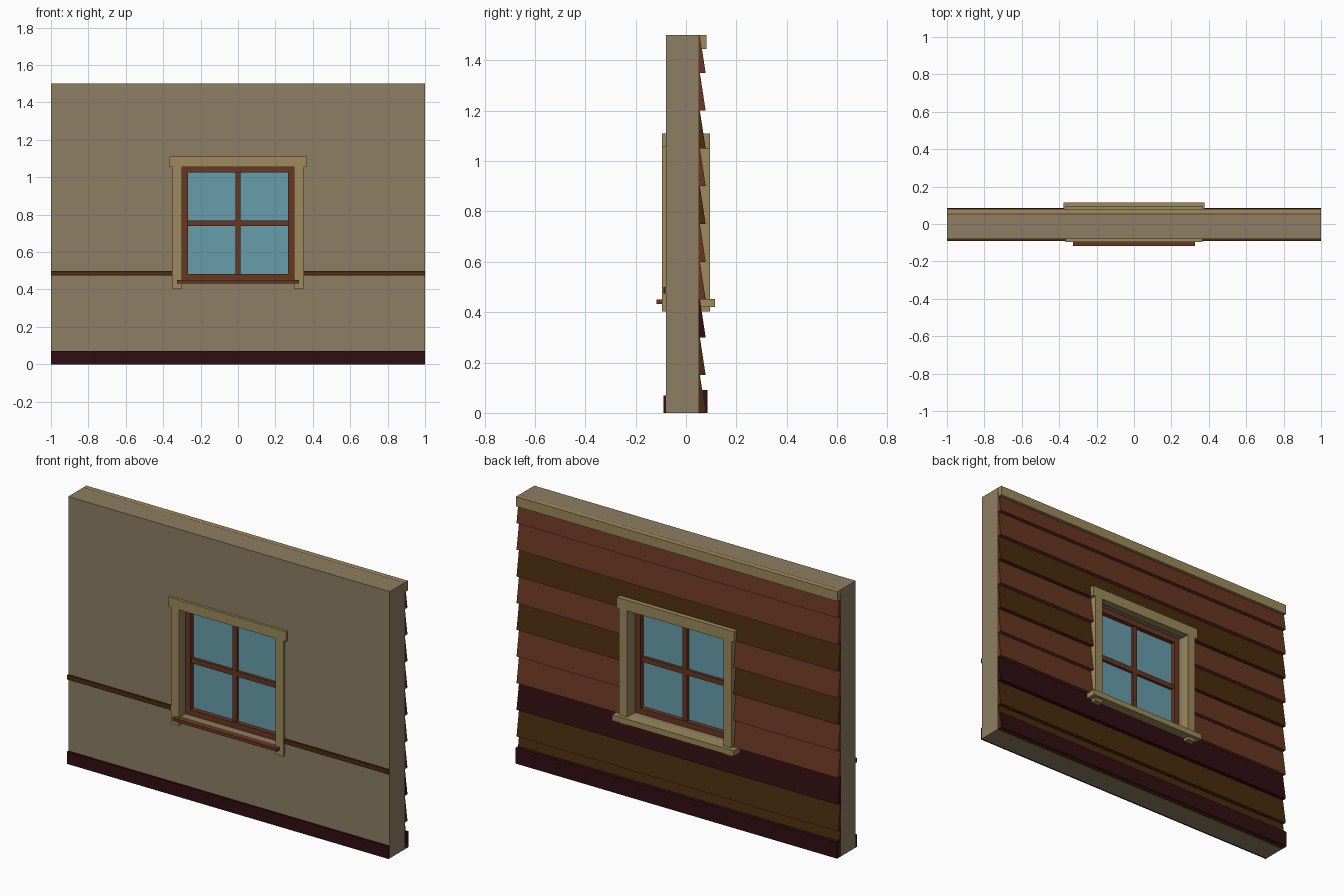
import bpy

if "Cube" in bpy.data.objects:
    bpy.data.objects.remove(bpy.data.objects["Cube"])


def srgb(r, g, b):
    lin = [((c / 255 + 0.055) / 1.055) ** 2.4 if c > 10 else c / 3294 for c in (r, g, b)]
    return (*lin, 1.0)


def material(name, *rgb):
    m = bpy.data.materials.new(name)
    m.diffuse_color = srgb(*rgb)
    m.use_nodes = True
    m.node_tree.nodes["Principled BSDF"].inputs["Base Color"].default_value = m.diffuse_color
    return m


PLASTER = material("plaster tan", 142, 126, 99)
TRIM = material("trim beige", 157, 138, 92)
RED = material("red brown wood", 104, 55, 34)
DARK = material("dark brown wood", 74, 43, 14)
MAROON = material("maroon wood", 48, 14, 18)
GLASS = material("blue glass", 103, 157, 172)


def add_mesh(name, verts, faces, mat):
    me = bpy.data.meshes.new(name)
    me.from_pydata(verts, [], faces)
    me.materials.append(mat)
    ob = bpy.data.objects.new(name, me)
    bpy.context.collection.objects.link(ob)
    return ob


def prism(name, profile, x0, x1, mat):
    """Extrude a (y, z) profile, counter-clockwise seen from +x, along x."""
    n = len(profile)
    verts = [(x, y, z) for x in (x0, x1) for y, z in profile]
    faces = [tuple(range(n))[::-1], tuple(range(n, 2 * n))]
    faces += [(i, (i + 1) % n, n + (i + 1) % n, n + i) for i in range(n)]
    return add_mesh(name, verts, faces, mat)


def box(name, x0, x1, y0, y1, z0, z1, mat):
    return prism(name, [(y0, z0), (y1, z0), (y1, z1), (y0, z1)], x0, x1, mat)


def ring(name, outer, inner, y0, y1, mat):
    """Rectangular frame: outer and inner are (half width, bottom, top)."""
    def loop(r, y):
        w, b, t = r
        return [(-w, y, b), (w, y, b), (w, y, t), (-w, y, t)]
    verts = loop(outer, y0) + loop(inner, y0) + loop(outer, y1) + loop(inner, y1)
    faces = []
    for i in range(4):
        j = (i + 1) % 4
        faces += [(i, j, 4 + j, 4 + i),               # front
                  (8 + j, 8 + i, 12 + i, 12 + j),     # back
                  (j, i, 8 + i, 8 + j),               # outside
                  (4 + i, 4 + j, 12 + j, 12 + i)]     # opening
    return add_mesh(name, verts, faces, mat)


FRONT, BACK = -0.08, 0.05
OPENING = (0.30, 0.45, 1.055)

# Wall with window opening
ring("wall", (1, 0, 1.5), OPENING, FRONT, BACK, PLASTER)

# Interior baseboard and chair rail
box("interior_baseboard", -1, 1, -0.09, FRONT, 0, 0.07, MAROON)
for side, a, b in (("left", -1, -0.35), ("right", 0.35, 1)):
    box(f"chair_rail_{side}", a, b, -0.09, FRONT, 0.475, 0.5, DARK)

# Lapped siding, split around the window
plank_mats = [DARK, DARK, MAROON, RED, RED, DARK, RED, DARK, RED, RED]
for i, mat in enumerate(plank_mats):
    z = 0.15 * i
    profile = [(BACK, z), (0.078, z), (0.055, z + 0.15), (BACK, z + 0.15)]
    spans = [(-1, -0.31), (0.31, 1)] if 3 <= i <= 6 else [(-1, 1)]
    for k, (a, b) in enumerate(spans):
        prism(f"siding_plank_{i}_{k}", profile, a, b, mat)
box("exterior_base_board", -1, 1, BACK, 0.085, 0, 0.09, MAROON)
box("exterior_top_board", -1, 1, BACK, 0.081, 1.445, 1.5, TRIM)

# Window casings, inside and outside
for place, y0, y1, head_z in (("interior", -0.095, FRONT, 1.055), ("exterior", BACK, 0.095, 1.05)):
    for side, a, b in (("left", -0.35, -0.30), ("right", 0.30, 0.35)):
        box(f"{place}_casing_{side}", a, b, y0, y1, 0.403, head_z, TRIM)
    box(f"{place}_head_casing", -0.365, 0.365, y0, y1, head_z, 1.11, TRIM)

# Sills
box("interior_sill", -0.325, 0.325, -0.118, FRONT, 0.433, 0.45, RED)
box("exterior_sill", -0.378, 0.378, BACK, 0.116, 0.42, 0.452, TRIM)

# Window sash, glazing bars and glass
ring("window_sash", OPENING, (0.268, 0.482, 1.025), -0.04, 0.02, RED)
box("glazing_bar_vertical", -0.014, 0.014, -0.03, 0.01, 0.48, 1.03, RED)
box("glazing_bar_horizontal", -0.27, 0.27, -0.029, 0.009, 0.739, 0.768, RED)
box("window_glass", -0.275, 0.275, -0.014, -0.006, 0.475, 1.03, GLASS)
